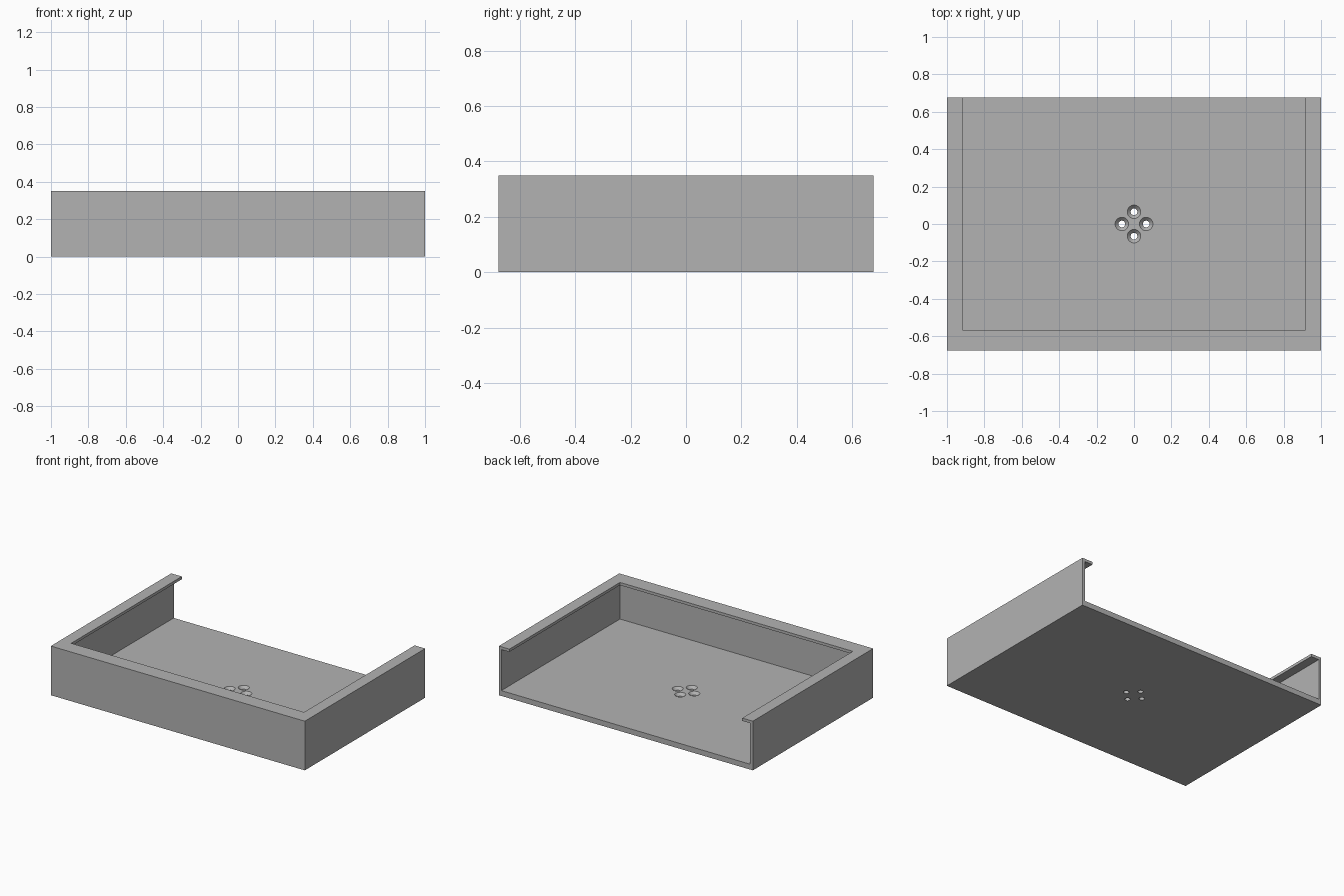
import bpy, bmesh, math
from mathutils import Matrix, Vector

if "Cube" in bpy.data.objects:
    bpy.data.objects.remove(bpy.data.objects["Cube"])

HALF_X, HALF_Y, HEIGHT = 1.0, 0.677, 0.35
WALL, FLOOR, LIP = 0.02, 0.038, 0.02
OPEN_X, OPEN_Y = 0.917, -0.567      # edges of the lip opening
OVER = 0.1                          # cutter overshoot

grey = bpy.data.materials.new("plain grey")
grey.use_nodes = True
colour = (0.45, 0.45, 0.45, 1)
grey.diffuse_color = colour
grey.node_tree.nodes["Principled BSDF"].inputs["Base Color"].default_value = colour


def make_object(name, bm):
    bmesh.ops.recalc_face_normals(bm, faces=bm.faces)
    mesh = bpy.data.meshes.new(name)
    bm.to_mesh(mesh)
    bm.free()
    mesh.materials.append(grey)
    obj = bpy.data.objects.new(name, mesh)
    bpy.context.collection.objects.link(obj)
    return obj


def box(name, low, high):
    low, high = Vector(low), Vector(high)
    bm = bmesh.new()
    matrix = Matrix.Translation((low + high) / 2) @ Matrix.Diagonal((*(high - low), 1))
    bmesh.ops.create_cube(bm, size=1, matrix=matrix)
    return make_object(name, bm)


def lathe(name, profile, x, y, steps=32):
    bm = bmesh.new()
    verts = [bm.verts.new((x + r, y, z)) for r, z in profile]
    edges = [bm.edges.new(pair) for pair in zip(verts, verts[1:])]
    bmesh.ops.spin(bm, geom=verts + edges, cent=(x, y, 0), axis=(0, 0, 1),
                   angle=math.tau, steps=steps)
    bmesh.ops.remove_doubles(bm, verts=bm.verts, dist=1e-5)
    return make_object(name, bm)


# Solid block for the tray, open at the back once cut
tray = box("tray", (-HALF_X, -HALF_Y, 0), (HALF_X, HALF_Y, HEIGHT))

# Inner cavity under the lip, and the narrower opening through the lip
cutters = [
    box("cavity_cutter", (WALL - HALF_X, WALL - HALF_Y, FLOOR),
        (HALF_X - WALL, HALF_Y + OVER, HEIGHT - LIP)),
    box("opening_cutter", (-OPEN_X, OPEN_Y, HEIGHT / 2),
        (OPEN_X, HALF_Y + OVER, HEIGHT + OVER)),
]

# Four countersunk screw holes in the floor
hole = [(0, -OVER), (0.018, -OVER), (0.018, FLOOR / 2),
        (0.036, FLOOR), (0.036, OVER), (0, OVER)]
for i in range(4):
    a = i * math.pi / 2
    cutters.append(lathe("screw_hole_cutter", hole, 0.065 * math.cos(a), 0.065 * math.sin(a)))

# Cut the block and discard the cutters
bpy.context.view_layer.objects.active = tray
tray.select_set(True)
for cutter in cutters:
    mod = tray.modifiers.new("cut", 'BOOLEAN')
    mod.operation = 'DIFFERENCE'
    mod.solver = 'EXACT'
    mod.object = cutter
    bpy.ops.object.modifier_apply(modifier=mod.name)
    bpy.data.objects.remove(cutter)

bpy.ops.object.shade_smooth_by_angle(angle=math.radians(30))
